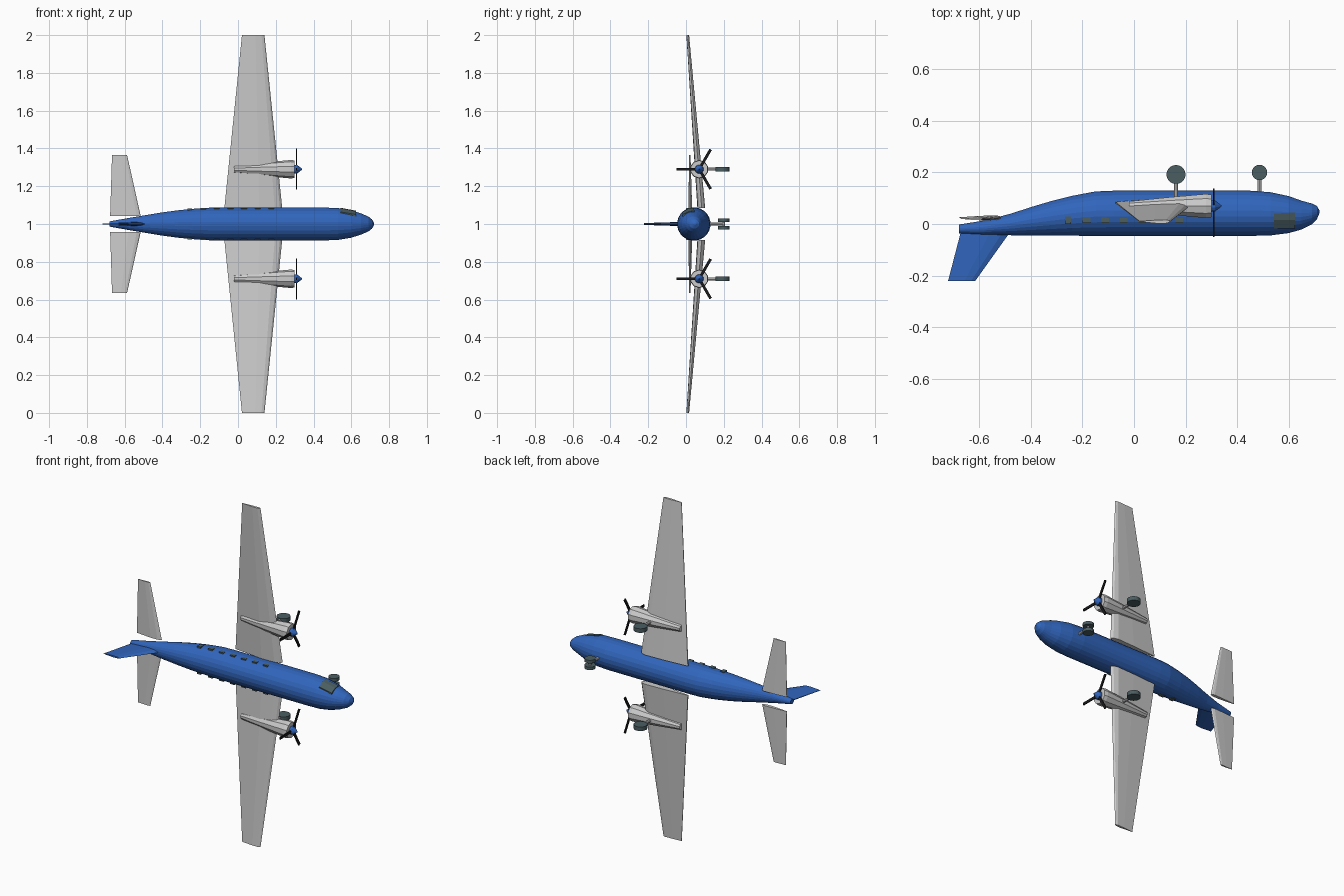
import bpy, bmesh
from math import sin, cos, pi, radians
from mathutils import Matrix, Vector

if "Cube" in bpy.data.objects:
    bpy.data.objects.remove(bpy.data.objects["Cube"])


def material(name, rgb):
    m = bpy.data.materials.new(name)
    m.diffuse_color = (*rgb, 1)
    m.use_nodes = True
    m.node_tree.nodes["Principled BSDF"].inputs["Base Color"].default_value = m.diffuse_color
    return m


BLUE = material("blue_paint", (0.03, 0.13, 0.50))
SLATE = material("dark_slate", (0.07, 0.11, 0.12))
BLACK = material("black", (0.01, 0.01, 0.012))


def finish(name, bm, mat=None):
    bmesh.ops.recalc_face_normals(bm, faces=bm.faces)
    me = bpy.data.meshes.new(name)
    bm.to_mesh(me)
    bm.free()
    if mat:
        me.materials.append(mat)
    ob = bpy.data.objects.new(name, me)
    bpy.context.collection.objects.link(ob)
    return ob


def loft(name, rings, mat=None):
    bm = bmesh.new()
    vs = [[bm.verts.new(p) for p in r] for r in rings]
    n = len(vs[0])
    for a, b in zip(vs, vs[1:]):
        for i in range(n):
            j = (i + 1) % n
            bm.faces.new((a[i], a[j], b[j], b[i]))
    bm.faces.new(vs[0])
    bm.faces.new(vs[-1])
    return finish(name, bm, mat)


def ellipse(x, y, z, ry, rz, n):
    return [(x, y + ry * cos(2 * pi * (i + .5) / n), z + rz * sin(2 * pi * (i + .5) / n))
            for i in range(n)]


def box(name, center, size, mat=None):
    bm = bmesh.new()
    bmesh.ops.create_cube(bm, size=1, matrix=Matrix.Translation(center) @ Matrix.Diagonal((*size, 1)))
    return finish(name, bm, mat)


def cylinder(name, center, r, depth, n, mat=None, axis='Z'):
    bm = bmesh.new()
    rot = Matrix.Rotation(pi / 2, 4, 'X') if axis == 'Y' else Matrix()
    bmesh.ops.create_cone(bm, cap_ends=True, segments=n, radius1=r, radius2=r, depth=depth,
                          matrix=Matrix.Translation(center) @ rot)
    return finish(name, bm, mat)


# Aerofoil: (fraction behind leading edge, thickness offset towards belly)
FOIL = [(0, 0), (.04, -.25), (.13, -.45), (.4, -.5), (1, -.06),
        (1, .06), (.5, .3), (.13, .4), (.04, .25)]


def section(lead, trail, y, z, thick):
    return [(lead + (trail - lead) * t, y + h * thick, z) for t, h in FOIL]


# Fuselage: x, upper y, lower y, half width
STATIONS = [(-.68, -.036, -.002, .014), (-.58, -.042, .014, .032), (-.48, -.044, .040, .049),
            (-.40, -.045, .066, .062), (-.32, -.046, .090, .073), (-.24, -.046, .110, .081),
            (-.15, -.047, .127, .087), (-.08, -.047, .130, .088), (.45, -.047, .130, .088),
            (.53, -.045, .124, .085), (.60, -.036, .109, .073), (.65, -.022, .091, .057),
            (.69, -.002, .080, .040), (.71, .018, .070, .024), (.72, .043, .053, .005)]
loft("fuselage", [ellipse(x, (a + b) / 2, 1, (b - a) / 2, w, 24) for x, a, b, w in STATIONS], BLUE)

# Tail fin
fin = []
for y, lead, trail, t in ((-.03, -.48, -.672, .022), (-.222, -.617, -.722, .010)):
    fin.append([(lead + (trail - lead) * f, y, 1 + h * t) for f, h in
                ((0, 0), (.15, -.4), (.4, -.5), (1, -.1), (1, .1), (.4, .5), (.15, .4))])
loft("tail_fin", fin, BLUE)

# Parts repeated on both sides
for s, side in ((1, "left"), (-1, "right")):
    loft(f"{side}_wing", [section(.234, -.072, .083, 1 + s * .086, .046),
                          section(.140, .021, .010, 1 + s, .016)])
    loft(f"{side}_tailplane", [section(-.515, -.677, .025, 1 + s * .042, .022),
                               section(-.587, -.667, .020, 1 + s * .364, .010)])

    # Engine nacelle and spinner
    ey, ez = .07, 1 + s * .29
    loft(f"{side}_nacelle", [ellipse(x, ey, ez, r, r, 10) for x, r in
                             ((-.02, .019), (.14, .036), (.28, .049), (.30, .046))])
    loft(f"{side}_spinner", [ellipse(x, ey, ez, r, r, 12) for x, r in
                             ((.295, .024), (.315, .022), (.340, .002))], BLUE)

    # Three propeller blades
    bm = bmesh.new()
    for k in range(3):
        m = (Matrix.Translation((.309, ey, ez)) @ Matrix.Rotation(pi / 2 + k * 2 * pi / 3, 4, 'X')
             @ Matrix.Translation((0, 0, .063)) @ Matrix.Diagonal((.006, .015, .116, 1)))
        bmesh.ops.create_cube(bm, size=1, matrix=m)
    finish(f"{side}_propeller", bm, BLACK)

    # Main landing gear
    cylinder(f"{side}_main_strut", (.163, .135, ez), .008, .11, 8, axis='Y')
    cylinder(f"{side}_main_wheel", (.163, .192, ez), .037, .024, 20, SLATE)

    # Nose wheels
    cylinder(f"{side}_nose_wheel", (.487, .20, 1 + s * .02), .030, .018, 20, SLATE)

    # Cabin windows, the rearmost one a little taller
    for k in range(7):
        tall = .030 if k == 0 else .024
        wz = .080 if k == 0 else .0835
        box(f"{side}_window_{k + 1}", (-.256 + .072 * k, .015, 1 + s * (wz - .008)),
            (.024 if k == 0 else .030, tall, .020), SLATE)

# Nose gear strut and axle
cylinder("nose_strut", (.487, .16, 1), .008, .09, 8, axis='Y')
cylinder("nose_axle", (.487, .20, 1), .007, .05, 8)

# Cockpit window panel on one side
loft("cockpit_window", [[(x, y, z) for x, y, z in ring] for ring in (
    [(.543, -.018, 1.04), (.543, -.018, 1.064), (.543, .015, 1.084), (.543, .040, 1.086), (.543, .040, 1.04)],
    [(.625, -.018, 1.04), (.625, -.018, 1.050), (.625, .015, 1.066), (.625, .045, 1.070), (.625, .045, 1.04)])],
    SLATE)
